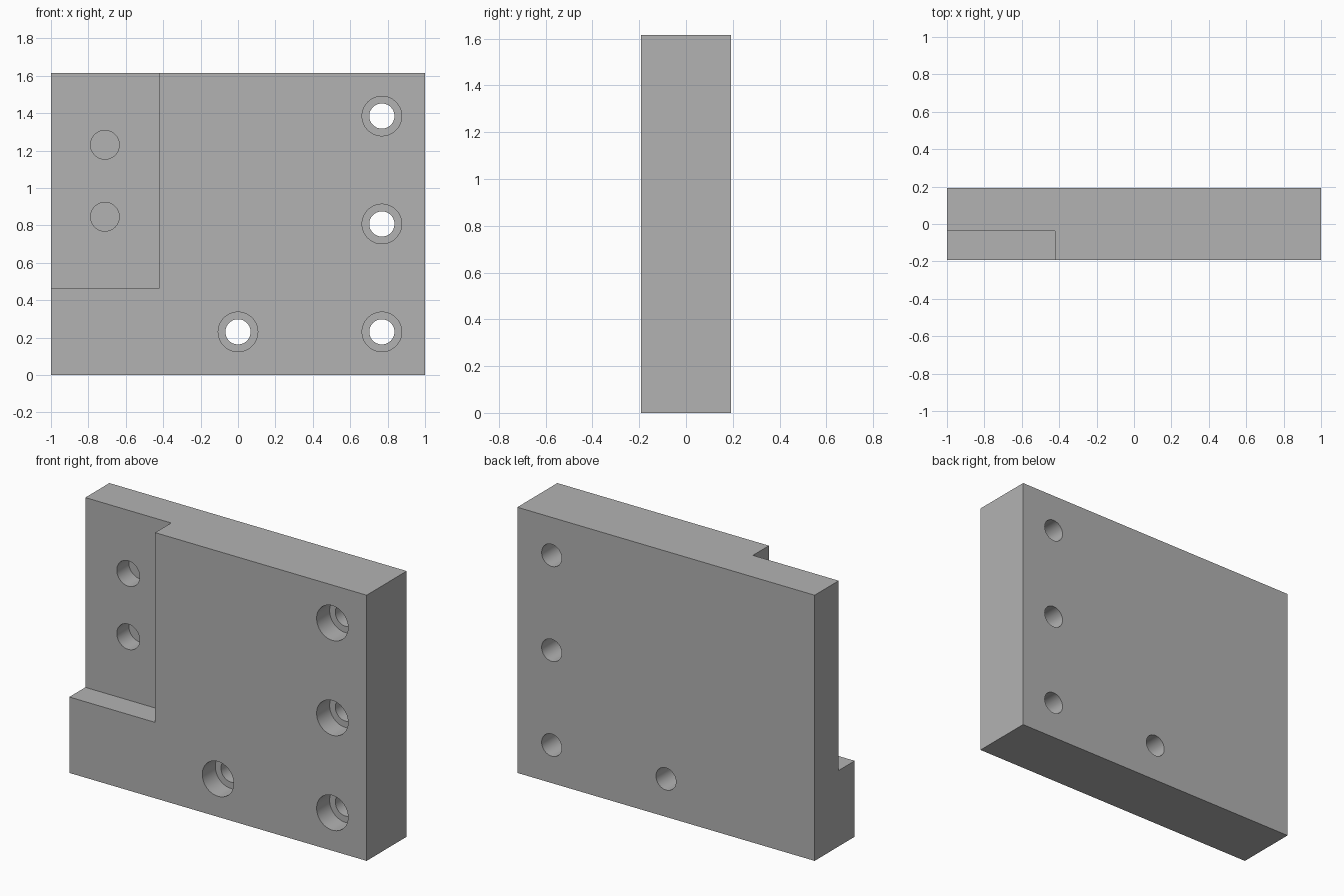
import bpy
import bmesh
import math
from mathutils import Matrix

if "Cube" in bpy.data.objects:
    bpy.data.objects.remove(bpy.data.objects["Cube"])

U = 1 / 52                      # plate is 104 modules wide
FRONT, BACK = -10 * U, 10 * U
HEIGHT = 84 * U
POCKET_Y = FRONT + 8 * U        # floor of the corner step

grey = bpy.data.materials.new("machined_grey")
grey.diffuse_color = (0.448, 0.448, 0.448, 1)
grey.use_nodes = True
grey.node_tree.nodes["Principled BSDF"].inputs["Base Color"].default_value = grey.diffuse_color


def finish(name, bm):
    bmesh.ops.recalc_face_normals(bm, faces=bm.faces)
    mesh = bpy.data.meshes.new(name)
    bm.to_mesh(mesh)
    bm.free()
    mesh.materials.append(grey)
    obj = bpy.data.objects.new(name, mesh)
    bpy.context.collection.objects.link(obj)
    return obj


def drill(name, x, z, profile):
    """Solid of revolution along y; profile lists (radius, y) rings."""
    bm = bmesh.new()
    n = 64
    rings = [[bm.verts.new((x + r * math.cos(2 * math.pi * i / n), y,
                            z + r * math.sin(2 * math.pi * i / n)))
              for i in range(n)] for r, y in profile]
    for a, b in zip(rings, rings[1:]):
        for i in range(n):
            j = (i + 1) % n
            bm.faces.new((a[i], a[j], b[j], b[i]))
    bm.faces.new(rings[0])
    bm.faces.new(rings[-1])
    return finish(name, bm)


# Plate: L-shaped front layer joined to a full rectangular back layer
bm = bmesh.new()
bmesh.ops.create_cube(bm, size=1, matrix=Matrix.Translation((0, 0, HEIGHT / 2))
                      @ Matrix.Diagonal((2, BACK - FRONT, HEIGHT, 1)))
plate = finish("mounting_plate", bm)

# Corner step cutter, open to the left, top and front
x1, z0 = -22 * U, 24 * U
bm = bmesh.new()
bmesh.ops.create_cube(bm, size=1, matrix=Matrix.Translation(
    ((x1 - 1.2) / 2, (POCKET_Y - 0.4) / 2, (z0 + 1.8) / 2))
    @ Matrix.Diagonal((x1 + 1.2, POCKET_Y + 0.4, 1.8 - z0, 1)))
cutters = [finish("step_cutter", bm)]

# Counterbored through holes
shoulder = FRONT + 6.5 * U
bore = [(5.5 * U, FRONT - 0.1), (5.5 * U, shoulder),
        (3.5 * U, shoulder), (3.5 * U, BACK + 0.1)]
for x, z in ((0, 12), (40, 12), (40, 42), (40, 72)):
    cutters.append(drill("counterbore_cutter", x * U, z * U, bore))

# Blind holes in the step floor
blind = [(4 * U, POCKET_Y - 0.1), (4 * U, POCKET_Y + 6 * U)]
for z in (44, 64):
    cutters.append(drill("blind_hole_cutter", -37 * U, z * U, blind))

# Apply the cuts, then remove the helpers
bpy.context.view_layer.objects.active = plate
plate.select_set(True)
for cutter in cutters:
    cutter.hide_render = True
    mod = plate.modifiers.new("cut", "BOOLEAN")
    mod.operation = "DIFFERENCE"
    mod.solver = "EXACT"
    mod.object = cutter
    bpy.ops.object.modifier_apply(modifier=mod.name)
    bpy.data.objects.remove(cutter)

bpy.ops.object.shade_smooth_by_angle(angle=math.radians(30))
